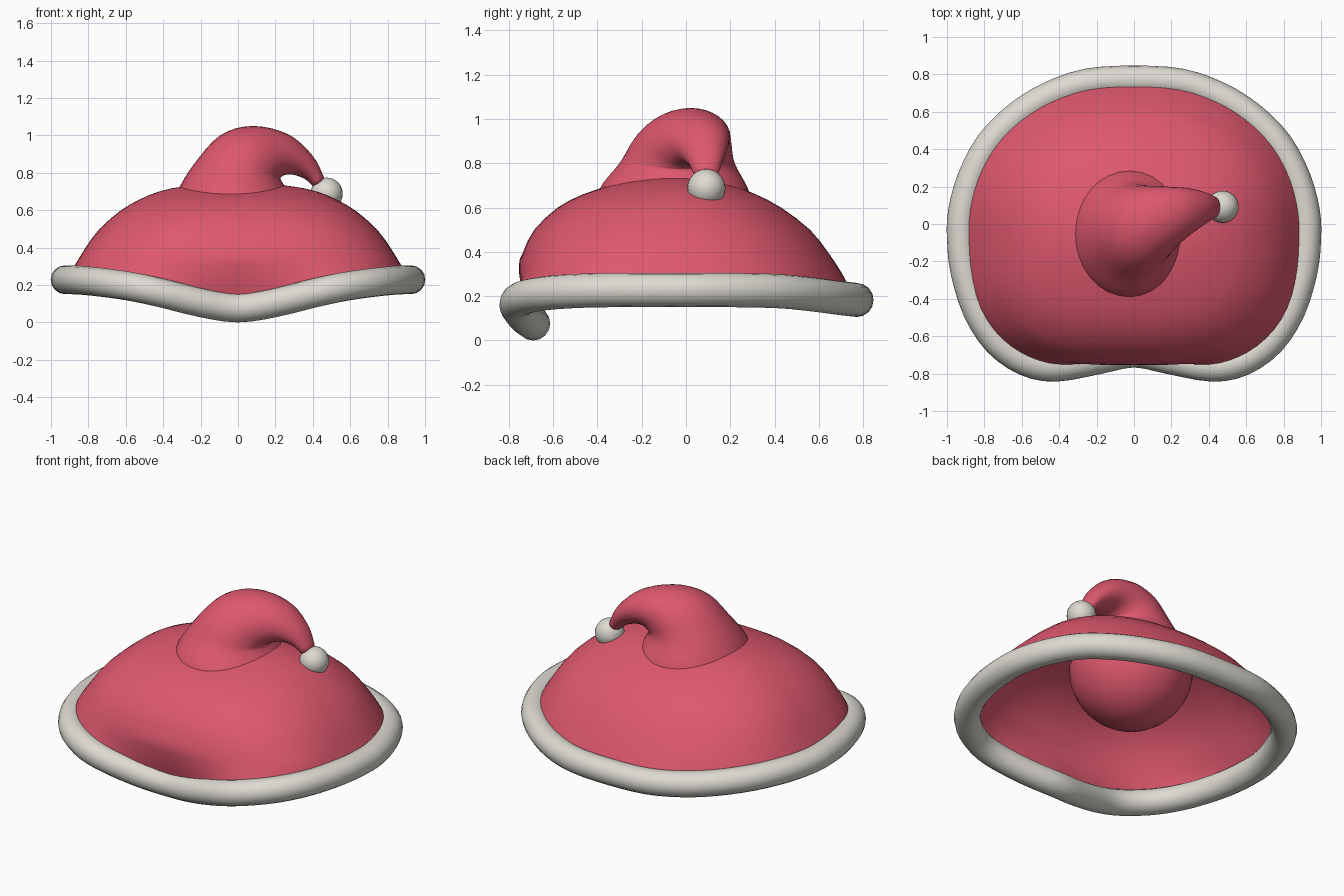
import bpy, bmesh, math
from mathutils import Vector

if "Cube" in bpy.data.objects:
    bpy.data.objects.remove(bpy.data.objects["Cube"])


def material(name, rgb):
    m = bpy.data.materials.new(name)
    m.diffuse_color = (*rgb, 1)
    m.use_nodes = True
    m.node_tree.nodes["Principled BSDF"].inputs["Base Color"].default_value = m.diffuse_color
    return m


RED = material("soft red", (0.73, 0.098, 0.155))
WHITE = material("warm white", (0.72, 0.70, 0.64))


def spline(keys, steps, closed=False):
    """Catmull-Rom interpolation of equally long tuples."""
    n = len(keys)
    get = lambda i: keys[i % n] if closed else keys[max(0, min(n - 1, i))]
    out = []
    for i in range(n if closed else n - 1):
        for s in range(steps):
            t = s / steps
            out.append([0.5 * (2 * b + (c - a) * t + (2 * a - 5 * b + 4 * c - d) * t * t
                               + (3 * b - a - 3 * c + d) * t ** 3)
                        for a, b, c, d in zip(get(i - 1), get(i), get(i + 1), get(i + 2))])
    return out if closed else out + [list(keys[-1])]


def loft(name, rings, mat, loop=False, start=None, end=None):
    """Skin closed rings; start and end are optional pole points."""
    bm = bmesh.new()
    vs = [[bm.verts.new(p) for p in r] for r in rings]
    n = len(vs[0])
    pairs = list(zip(vs, vs[1:])) + ([(vs[-1], vs[0])] if loop else [])
    for a, b in pairs:
        for i in range(n):
            j = (i + 1) % n
            bm.faces.new((a[i], a[j], b[j], b[i]))
    for pole, ring in ((start, vs[0]), (end, vs[-1])):
        if pole is not None:
            v = bm.verts.new(pole)
            for i in range(n):
                bm.faces.new((ring[i], ring[(i + 1) % n], v))
    bmesh.ops.recalc_face_normals(bm, faces=bm.faces[:])
    me = bpy.data.meshes.new(name)
    bm.to_mesh(me)
    bm.free()
    me.materials.append(mat)
    me.shade_smooth()
    ob = bpy.data.objects.new(name, me)
    bpy.context.collection.objects.link(ob)
    return ob


# Brim outline, right half from back to front, then mirrored
half = [(0, .77, .183), (.25, .754, .185), (.45, .685, .193), (.62, .58, .207),
        (.77, .43, .222), (.87, .24, .227), (.918, .06, .228), (.923, -.08, .228),
        (.905, -.25, .228), (.84, -.46, .225), (.73, -.63, .214), (.58, -.735, .193),
        (.42, -.766, .16), (.2, -.728, .106), (0, -.69, .077)]
outline = half + [(-x, y, z) for x, y, z in half[-2:0:-1]]
path = [Vector(p) for p in spline(outline, 3, closed=True)]

# Fur trim: round tube swept along the outline
rings = []
for i, p in enumerate(path):
    tangent = path[(i + 1) % len(path)] - path[i - 1]
    side = tangent.cross(Vector((0, 0, 1))).normalized()
    up = side.cross(tangent).normalized()
    rings.append([p + 0.077 * (side * math.cos(a) + up * math.sin(a))
                  for a in (math.tau * k / 16 for k in range(16))])
loft("fur_trim", rings, WHITE, loop=True)

# Crown: rounded rings by height, (z, half width, front depth, back depth, front squareness)
CY = -.05
APEX = (0, CY, .745)
LEVELS = [(.31, .87, .705, .75, 3.0), (.4, .815, .685, .69, 2.8), (.5, .74, .635, .61, 2.7),
          (.6, .625, .53, .48, 2.6), (.66, .52, .415, .365, 2.4), (.70, .42, .29, .26, 2.2),
          (.73, .27, .16, .13, 2.0)]


def crown_point(angle, level):
    z, w, front, back, square = level
    c, s = math.cos(angle), math.sin(angle)
    depth, n = (front, square) if s < 0 else (back, 2.25)
    r = (abs(c / w) ** n + abs(s / depth) ** n) ** (-1 / n)
    return (r * c, CY + r * s, z)


columns = []
for p in path:
    angle = math.atan2(p.y - CY, p.x)
    keys = [tuple(p)] + [crown_point(angle, lv) for lv in LEVELS] + [APEX]
    columns.append(spline(keys, 2)[:-1])
loft("crown", list(zip(*columns)), RED, end=APEX)

# Drooping tail: rings given as outer x, z, inner x, z, centre y, half depth
tail_keys = [(-.38, .57, .34, .57, -.05, .36),
             (-.325, .70, .29, .67, -.055, .335),
             (-.24, .84, .23, .76, -.04, .26),
             (-.095, 1.0, .235, .78, -.015, .22),
             (.08, 1.05, .26, .79, .02, .18),
             (.27, 1.005, .305, .787, .062, .13),
             (.40, .89, .36, .765, .085, .085),
             (.46, .775, .40, .73, .09, .055)]
N = 32
TURNS = [math.tau * k / N for k in range(N)]
rings = []
for k in range(1, 9):  # rounded bottom inside the crown
    a = math.pi / 2 * k / 9
    r = .36 * math.sin(a)
    rings.append([(-.02 - r * math.cos(t), -.05 + r * math.sin(t), .57 - .36 * math.cos(a))
                  for t in TURNS])
for ox, oz, ix, iz, y, d in spline(tail_keys, 4):
    rings.append([((ox + ix) / 2 + (ox - ix) / 2 * math.cos(t), y + d * math.sin(t),
                   (oz + iz) / 2 + (oz - iz) / 2 * math.cos(t)) for t in TURNS])
loft("tail", rings, RED, start=(-.02, -.05, .21), end=(.45, .09, .72))

# Pompom at the tip of the tail
bpy.ops.mesh.primitive_uv_sphere_add(segments=24, ring_count=16, radius=.086,
                                     location=(.474, .092, .688))
pompom = bpy.context.object
pompom.name = "pompom"
pompom.data.materials.append(WHITE)
pompom.data.shade_smooth()
